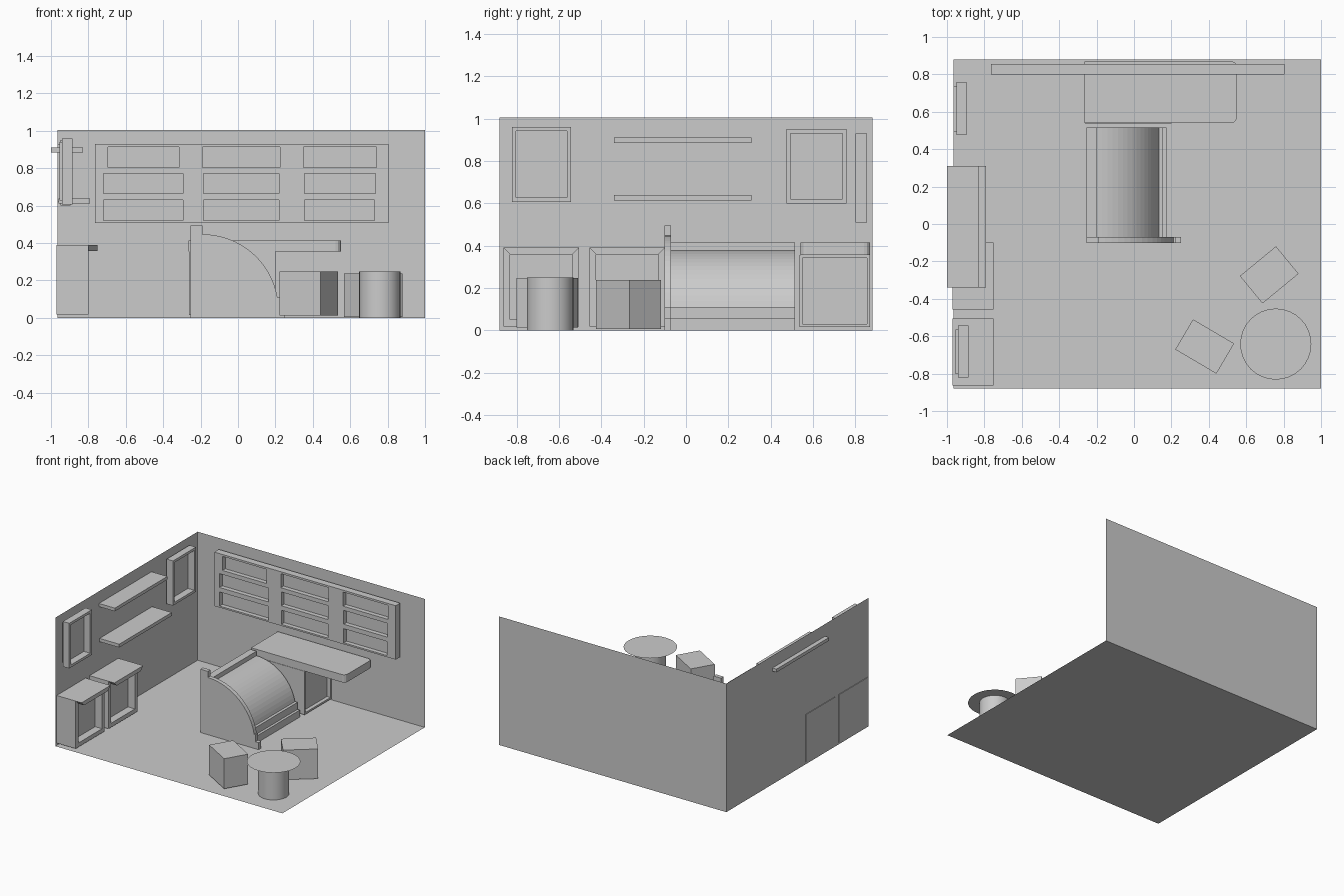
import bpy, bmesh, math
from mathutils import Vector, Matrix

if "Cube" in bpy.data.objects:
    bpy.data.objects.remove(bpy.data.objects["Cube"])


def finish(name, bm, recalc=True):
    if recalc:
        bmesh.ops.recalc_face_normals(bm, faces=bm.faces)
    me = bpy.data.meshes.new(name)
    bm.to_mesh(me)
    bm.free()
    ob = bpy.data.objects.new(name, me)
    bpy.context.collection.objects.link(ob)
    return ob


def add_box(bm, lo, hi):
    lo, hi = Vector(lo), Vector(hi)
    m = Matrix.Translation((lo + hi) / 2) @ Matrix.Diagonal((*(hi - lo), 1))
    bmesh.ops.create_cube(bm, size=1, matrix=m)


def box(name, lo, hi):
    bm = bmesh.new()
    add_box(bm, lo, hi)
    return finish(name, bm)


def plane(name, pts):
    bm = bmesh.new()
    bm.faces.new([bm.verts.new(p) for p in pts])
    return finish(name, bm, False)


def recessed_box(name, lo, hi, border, depth, lip=0):
    """Box whose +x face is inset and pushed in; the top border may be pulled out as a lip."""
    bm = bmesh.new()
    add_box(bm, lo, hi)
    bm.normal_update()
    front = max(bm.faces, key=lambda f: f.normal.x)
    ring = bmesh.ops.inset_region(bm, faces=[front], thickness=border)["faces"]
    top = max(ring, key=lambda f: f.calc_center_median().z)
    for face, move in ((front, -depth), (top, lip)):
        if move:
            res = bmesh.ops.extrude_discrete_faces(bm, faces=[face])
            bmesh.ops.translate(bm, verts=res["faces"][0].verts, vec=(move, 0, 0))
    return finish(name, bm, False)


def prism(name, pts, y0, y1):
    """Extrude an xz profile along y."""
    bm = bmesh.new()
    f = bm.faces.new([bm.verts.new((x, y0, z)) for x, z in pts])
    res = bmesh.ops.extrude_face_region(bm, geom=[f])
    bmesh.ops.translate(bm, vec=(0, y1 - y0, 0),
                        verts=[v for v in res["geom"] if isinstance(v, bmesh.types.BMVert)])
    return finish(name, bm)


def arc(cx, cz, r, end_z, n=16):
    a1 = math.asin((end_z - cz) / r)
    angles = [math.pi / 2 + (a1 - math.pi / 2) * i / n for i in range(n + 1)]
    return [(cx + r * math.cos(a), cz + r * math.sin(a)) for a in angles]


def smooth(ob, angle=30):
    bpy.ops.object.select_all(action='DESELECT')
    ob.select_set(True)
    bpy.context.view_layer.objects.active = ob
    bpy.ops.object.shade_smooth_by_angle(angle=math.radians(angle))


# Room shell: floor and two single-sided walls
L, R, F, B, H = -0.965, 1.0, -0.88, 0.88, 1.005
plane("floor", [(L, F, 0), (R, F, 0), (R, B, 0), (L, B, 0)])
plane("back_wall", [(L, B, 0), (R, B, 0), (R, B, H), (L, B, H)])
plane("left_wall", [(L, F, 0), (L, B, 0), (L, B, H), (L, F, H)])

# Back wall board with nine recesses
board = box("wall_board", (-0.765, 0.80, 0.508), (0.805, 0.855, 0.93))
rows = [
    (0.52, 0.63, [(-0.72, -0.295), (-0.185, 0.22), (0.355, 0.73)]),
    (0.665, 0.773, [(-0.72, -0.295), (-0.185, 0.22), (0.355, 0.735)]),
    (0.805, 0.915, [(-0.695, -0.315), (-0.19, 0.225), (0.35, 0.74)]),
]
bm = bmesh.new()
for z0, z1, cells in rows:
    for x0, x1 in cells:
        add_box(bm, (x0, 0.75, z0), (x1, 0.835, z1))
cutter = finish("board_cutter", bm)
mod = board.modifiers.new("recesses", 'BOOLEAN')
mod.operation, mod.solver, mod.object = 'DIFFERENCE', 'EXACT', cutter
bpy.context.view_layer.objects.active = board
bpy.ops.object.modifier_apply(modifier=mod.name)
bpy.data.objects.remove(cutter)

# Left wall shelves and picture frames
box("upper_shelf", (-1.0, -0.34, 0.885), (-0.828, 0.31, 0.91))
box("lower_shelf", (-0.96, -0.34, 0.612), (-0.79, 0.31, 0.638))
recessed_box("front_frame", (-0.94, -0.822, 0.607), (-0.885, -0.543, 0.96), 0.028, 0.07)
recessed_box("back_frame", (-0.95, 0.475, 0.60), (-0.895, 0.758, 0.95), 0.028, 0.07)

# Two low cabinets with an overhanging tapered lip
for name, y0 in (("front_cabinet", -0.863), ("rear_cabinet", -0.457)):
    recessed_box(name, (-0.97, y0, 0.018), (-0.80, y0 + 0.357, 0.39), 0.045, 0.06, 0.05)

# Desk: base with recessed end and slab top with rounded right corners
recessed_box("desk_base", (-0.262, 0.537, 0.015), (0.20, 0.87, 0.355), 0.02, 0.03)
bm = bmesh.new()
add_box(bm, (-0.265, 0.54, 0.355), (0.55, 0.87, 0.415))
edges = [e for e in bm.edges if all(v.co.x > 0.5 for v in e.verts)
         and abs(e.verts[0].co.z - e.verts[1].co.z) > 0.01]
bmesh.ops.bevel(bm, geom=edges, offset=0.03, segments=3, profile=0.5, affect='EDGES')
finish("desk_top", bm)

# Curved counter: quarter-round body and a taller end panel
body = [(-0.255, 0), (-0.255, 0.415), (-0.20, 0.415)] + arc(-0.20, 0.04, 0.34, 0.11) + [
    (0.155, 0.11), (0.155, 0.055), (0.175, 0.055), (0.175, 0)]
prism("counter_body", body, -0.07, 0.515)
panel = [(-0.255, 0), (-0.255, 0.495), (-0.19, 0.495)] + arc(-0.19, 0.04, 0.407, 0.11) + [
    (0.222, 0.11), (0.222, 0.055), (0.25, 0.055), (0.25, 0)]
prism("counter_end_panel", panel, -0.102, -0.07)

# Two rotated box stools
for name, cx, cy, sx, sy, ang, z0, z1 in (
        ("left_stool", 0.378, -0.655, 0.255, 0.187, -30.5, 0.012, 0.247),
        ("rear_stool", 0.723, -0.272, 0.25, 0.19, 39.5, 0.005, 0.237)):
    ob = box(name, (-sx / 2, -sy / 2, z0), (sx / 2, sy / 2, z1))
    ob.location = (cx, cy, 0)
    ob.rotation_euler.z = math.radians(ang)

# Round table: pedestal and a paper-thin disc top
bpy.ops.mesh.primitive_cylinder_add(vertices=32, radius=0.11, depth=0.249,
                                    location=(0.758, -0.642, 0.1245))
bpy.context.object.name = "table_pedestal"
smooth(bpy.context.object)
bpy.ops.mesh.primitive_circle_add(vertices=32, radius=0.19, fill_type='NGON',
                                  location=(0.758, -0.642, 0.25))
bpy.context.object.name = "table_top"
